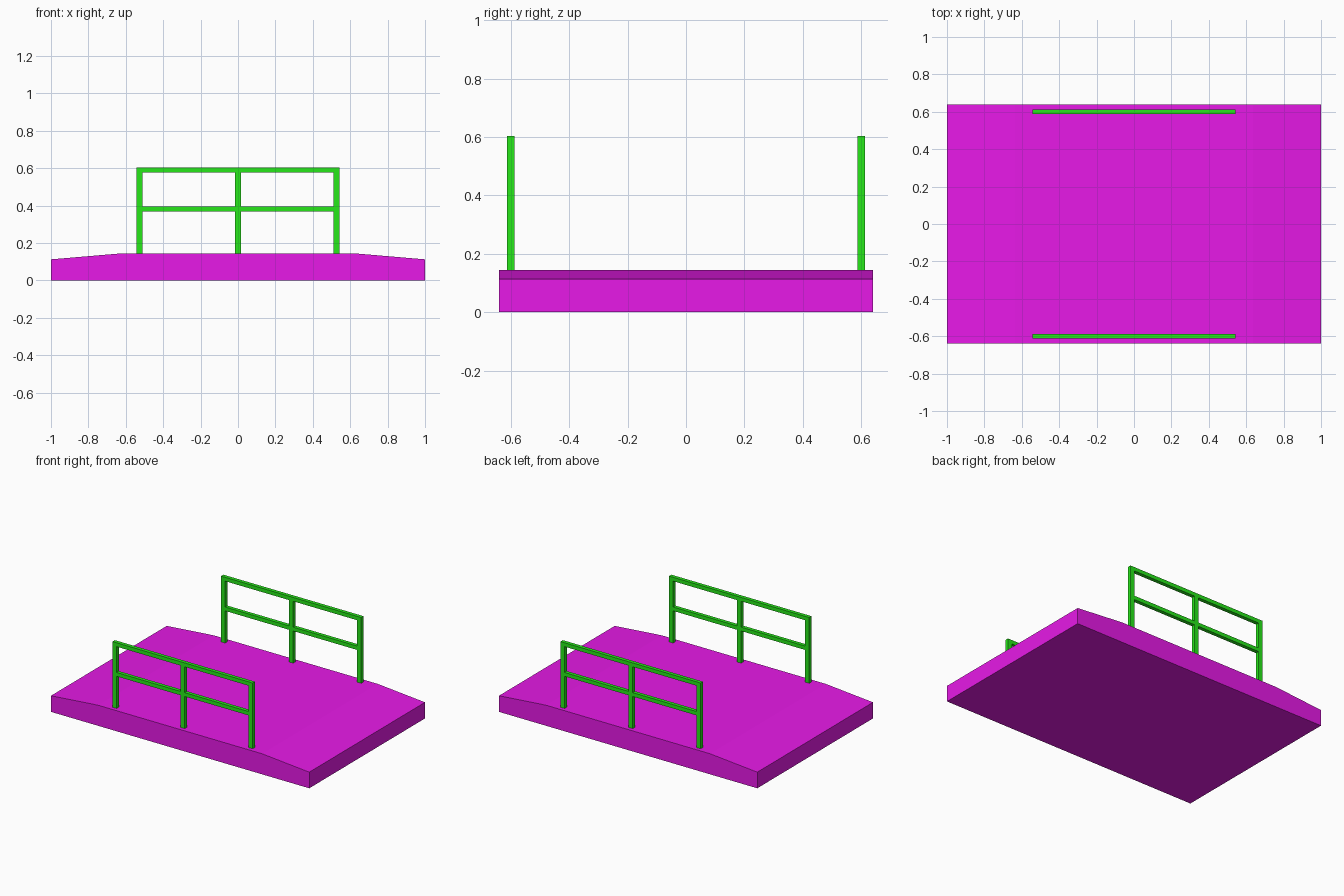
import bpy, bmesh

if "Cube" in bpy.data.objects:
    bpy.data.objects.remove(bpy.data.objects["Cube"])


def material(name, color):
    m = bpy.data.materials.new(name)
    m.diffuse_color = color
    m.use_nodes = True
    m.node_tree.nodes["Principled BSDF"].inputs["Base Color"].default_value = m.diffuse_color
    return m


magenta = material("magenta", (0.8, 0.01, 0.8, 1))
green = material("green", (0.02, 0.8, 0.01, 1))


def add_object(name, bm, mat):
    bmesh.ops.recalc_face_normals(bm, faces=bm.faces)
    mesh = bpy.data.meshes.new(name)
    bm.to_mesh(mesh)
    bm.free()
    mesh.materials.append(mat)
    ob = bpy.data.objects.new(name, mesh)
    bpy.context.collection.objects.link(ob)
    return ob


def box(name, x0, x1, y0, y1, z0, z1, mat):
    bm = bmesh.new()
    bmesh.ops.create_cube(bm, size=1)
    for v in bm.verts:
        v.co = (x1 if v.co.x > 0 else x0,
                y1 if v.co.y > 0 else y0,
                z1 if v.co.z > 0 else z0)
    return add_object(name, bm, mat)


DECK_TOP = 0.144
RAIL_TOP = 0.604
THICK = 0.027      # rail height
HALF_Y = 0.013     # half depth of posts and rails
HALF_POST = 0.016  # half width of a post

# Deck: side profile with sloped ends, extruded across the width
profile = [(-1, 0), (1, 0), (1, 0.113), (0.635, DECK_TOP),
           (-0.635, DECK_TOP), (-1, 0.113)]
bm = bmesh.new()
face = bm.faces.new([bm.verts.new((x, -0.64, z)) for x, z in profile])
ext = bmesh.ops.extrude_face_region(bm, geom=[face])
bmesh.ops.translate(bm, vec=(0, 1.28, 0),
                    verts=[g for g in ext["geom"] if isinstance(g, bmesh.types.BMVert)])
add_object("deck", bm, magenta)

# Railings along the front and back edges
for side, y in (("front", -0.6), ("back", 0.6)):
    y0, y1 = y - HALF_Y, y + HALF_Y
    # Posts
    posts = (("left", -0.527), ("middle", 0), ("right", 0.527))
    for label, x in posts:
        box(f"{side}_{label}_post", x - HALF_POST, x + HALF_POST, y0, y1,
            DECK_TOP, RAIL_TOP - THICK, green)
    # Handrail
    box(f"{side}_handrail", -0.543, 0.543, y0, y1, RAIL_TOP - THICK, RAIL_TOP, green)
    # Middle rail in two lengths between the posts
    for label, x0, x1 in (("left", -0.511, -HALF_POST), ("right", HALF_POST, 0.511)):
        box(f"{side}_{label}_middle_rail", x0, x1, y0, y1, 0.369, 0.396, green)
